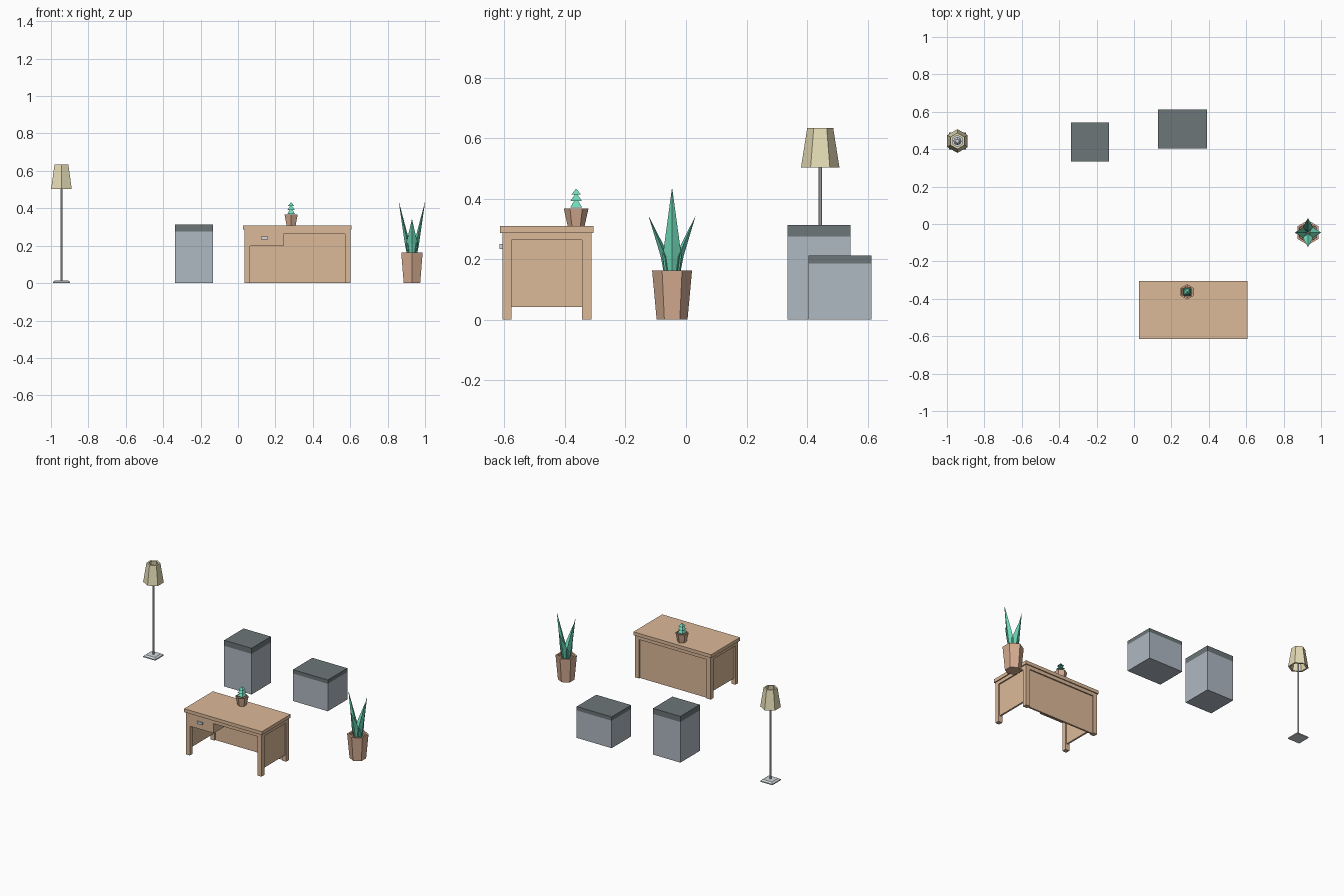
import bpy, math

if "Cube" in bpy.data.objects:
    bpy.data.objects.remove(bpy.data.objects["Cube"])


def mat(name, *rgb):
    m = bpy.data.materials.new(name)
    m.diffuse_color = (*rgb, 1)
    m.use_nodes = True
    m.node_tree.nodes["Principled BSDF"].inputs["Base Color"].default_value = m.diffuse_color
    return m


WOOD = mat("wood", .72, .49, .32)
POT = mat("terracotta", .68, .42, .29)
SOIL = mat("soil", .30, .17, .11)
LEAF = mat("leaf green", .16, .70, .49)
GREY = mat("blue grey", .43, .48, .54)
DARK = mat("dark grey", .15, .18, .19)
METAL = mat("pale metal", .66, .70, .72)
SHADE = mat("cream shade", .79, .72, .47)


def loft(name, rings, material, cap_start=True, cap_end=True):
    """Skin a list of equal-length vertex rings."""
    n = len(rings[0])
    verts = [v for r in rings for v in r]
    faces = []
    for k in range(len(rings) - 1):
        for i in range(n):
            j = (i + 1) % n
            faces.append((k * n + i, k * n + j, (k + 1) * n + j, (k + 1) * n + i))
    if cap_start:
        faces.append(tuple(reversed(range(n))))
    if cap_end:
        faces.append(tuple(range((len(rings) - 1) * n, len(rings) * n)))
    me = bpy.data.meshes.new(name)
    me.from_pydata(verts, [], faces)
    me.materials.append(material)
    ob = bpy.data.objects.new(name, me)
    bpy.context.collection.objects.link(ob)
    return ob


def ring(x, y, z, r, n=6, start=math.pi / 2):
    return [(x + r * math.cos(start + math.tau * i / n),
             y + r * math.sin(start + math.tau * i / n), z) for i in range(n)]


def turned(name, x, y, profile, material, n=6, start=math.pi / 2, caps=True):
    return loft(name, [ring(x, y, z, r, n, start) for r, z in profile], material, caps, caps)


def box(name, x0, x1, y0, y1, z0, z1, material):
    return loft(name, [[(x0, y0, z), (x1, y0, z), (x1, y1, z), (x0, y1, z)] for z in (z0, z1)], material)


def pot(name, x, y, z0, z1, r0, r1):
    rim, depth = r1 * .82, (z1 - z0) * .1
    turned(name, x, y, [(r0, z0), (r1, z1), (rim, z1), (rim * .98, z1 - depth)], POT)
    turned(name + "_soil", x, y, [(rim * .97, z1 - depth), (rim * .97, z1 - depth + .002)], SOIL)


# Floor lamp: square base, thin pole, hollow hexagonal shade
LX, LY = -.944, .4435
q = math.sqrt(2)
turned("lamp_base", LX, LY, [(.045 * q, 0), (.045 * q, .007), (.034 * q, .015)], METAL, 4, math.pi / 4)
turned("lamp_pole", LX, LY, [(.006, .013), (.006, .56)], METAL, 8)
turned("lamp_bulb", LX, LY, [(.012, .54), (.022, .555), (.022, .575), (.010, .59)], METAL, 8)
turned("lamp_shade", LX, LY,
       [(.0635, .503), (.043, .633), (.031, .633), (.051, .503), (.0635, .503)], SHADE, caps=False)

# Two cabinets with dark tops
for name, x0, x1, y0, y1, split, top in (
        ("tall_cabinet", -.338, -.133, .335, .543, .275, .313),
        ("low_cabinet", .128, .39, .404, .613, .186, .212)):
    box(name + "_body", x0, x1, y0, y1, 0, split, GREY)
    box(name + "_top", x0, x1, y0, y1, split, top, DARK)

# Desk: top, four legs, rails
DX0, DX1, DY0, DY1 = .034, .601, -.607, -.313
LEG, RAIL, UNDER = .03, .263, .286
box("desk_top", .026, .608, -.614, -.306, UNDER, .309, WOOD)
for sx, x in (("left", DX0), ("right", DX1 - LEG)):
    for sy, y in (("front", DY0), ("back", DY1 - LEG)):
        box(f"desk_leg_{sy}_{sx}", x, x + LEG, y, y + LEG, 0, UNDER, WOOD)
    box(f"desk_side_rail_{sx}", x, x + LEG, DY0 + LEG, DY1 - LEG, RAIL, UNDER, WOOD)
    box(f"desk_side_panel_{sx}", x + .009, x + LEG - .009, DY0 + LEG, DY1 - LEG, .042, RAIL, WOOD)
for sy, y in (("front", DY0), ("back", DY1 - LEG)):
    box(f"desk_rail_{sy}", DX0 + LEG, DX1 - LEG, y, y + LEG, RAIL, UNDER, WOOD)
box("desk_back_panel", DX0 + LEG, DX1 - LEG, DY1 - .021, DY1 - .009, 0, RAIL, WOOD)

# Drawer and its handle
box("desk_drawer", DX0 + LEG, .243, DY0, DY1 - LEG, .198, RAIL, WOOD)
box("drawer_handle", .123, .161, -.616, DY0, .234, .25, METAL)

# Small potted plant on the desk: three stacked square tiers
SX, SY = .284, -.363
pot("small_pot", SX, SY, .309, .368, .028, .041)
for i, (r, z0, z1) in enumerate(((.020, .362, .402), (.019, .384, .418), (.016, .405, .432))):
    turned(f"small_plant_tier_{i + 1}", SX, SY, [(r * q, z0 + .008), (.0015, z1)], LEAF, 4, math.pi / 4)

# Large potted plant: four ridged spear leaves, tall pair along x, short pair along y
PX, PY = .93, -.046
pot("large_pot", PX, PY, 0, .163, .051, .066)
for i in range(4):
    reach, tip = ((.07, .432), (.077, .34))[i % 2]
    c, s = math.cos(i * math.pi / 2), math.sin(i * math.pi / 2)
    rings = []
    for inner, mid, outer, w, z in ((.004, .014, .026, .024, .148),
                                    (.010, .022, .038, .031, .21),
                                    (reach - .001, reach - .0005, reach, .0008, tip)):
        pts = ((outer, 0), (mid, w), (inner, 0), (mid, -w))
        rings.append([(PX + r * c - t * s, PY + r * s + t * c, z) for r, t in pts])
    loft(f"large_plant_leaf_{i + 1}", rings, LEAF)
